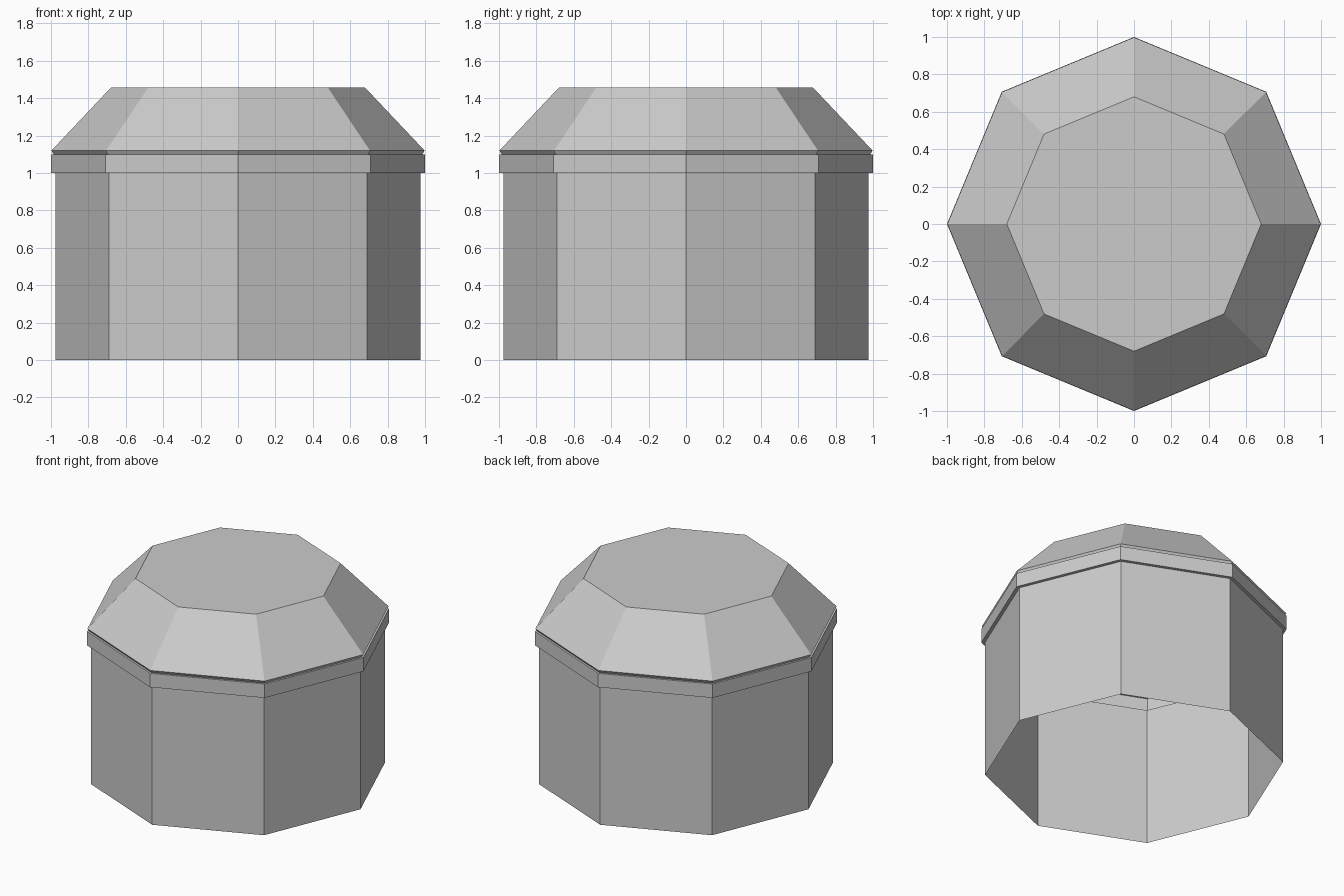
import bpy, bmesh
from math import cos, sin, tau

if "Cube" in bpy.data.objects:
    bpy.data.objects.remove(bpy.data.objects["Cube"])

SIDES = 8


def octagon_shell(name, profile, cap_top=False):
    """Stack octagonal rings (radius, z) into an open flat-faced shell."""
    bm = bmesh.new()
    rings = [[bm.verts.new((r * cos(tau * i / SIDES), r * sin(tau * i / SIDES), z))
              for i in range(SIDES)] for r, z in profile]
    for low, high in zip(rings, rings[1:]):
        for i in range(SIDES):
            j = (i + 1) % SIDES
            bm.faces.new((low[i], low[j], high[j], high[i]))
    if cap_top:
        bm.faces.new(rings[-1])
    mesh = bpy.data.meshes.new(name)
    bm.to_mesh(mesh)
    bm.free()
    obj = bpy.data.objects.new(name, mesh)
    bpy.context.collection.objects.link(obj)
    return obj


# Walls, open at the bottom
octagon_shell("body", [(0.976, 0.0), (0.976, 1.0)])

# Raised band around the top of the walls, with its ledges
octagon_shell("rim", [(0.976, 1.0), (1.0, 1.0), (1.0, 1.10), (0.985, 1.10)])

# Sloped lid with a narrow undercut groove and a flat top
octagon_shell("lid", [(0.985, 1.10), (0.998, 1.12), (0.68, 1.456)], cap_top=True)
